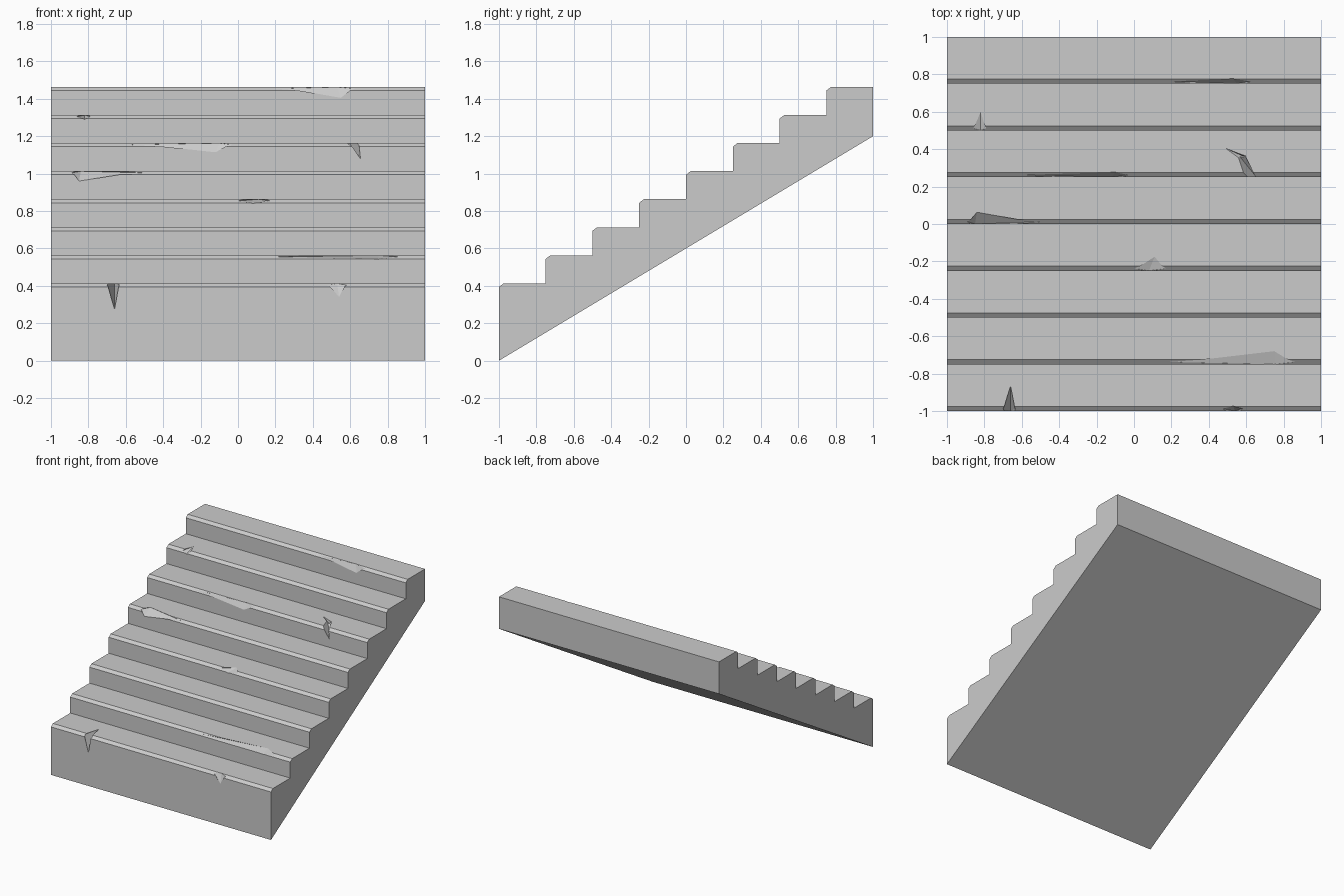
import bpy
import bmesh
from mathutils import Vector

if "Cube" in bpy.data.objects:
    bpy.data.objects.remove(bpy.data.objects["Cube"])

STEPS, RUN, RISE, FIRST = 8, 0.25, 0.15, 0.413
BEV_Y, BEV_Z = 0.025, 0.019


def mesh_object(name, bm):
    bmesh.ops.recalc_face_normals(bm, faces=bm.faces)
    me = bpy.data.meshes.new(name)
    bm.to_mesh(me)
    bm.free()
    ob = bpy.data.objects.new(name, me)
    bpy.context.collection.objects.link(ob)
    return ob


def corner(i):
    """Front y and tread z of step i."""
    return -1 + RUN * i, FIRST + RISE * i


# Stair body: side profile with bevelled nosings, extruded across x
profile = [(-1, 0)]
for i in range(STEPS):
    y, z = corner(i)
    if i:
        profile.append((y, z - RISE))
    profile += [(y, z - BEV_Z), (y + BEV_Y, z)]
profile += [(1, corner(STEPS - 1)[1]), (1, 1.2)]

bm = bmesh.new()
face = bm.faces.new([bm.verts.new((-1, y, z)) for y, z in profile])
ext = bmesh.ops.extrude_face_region(bm, geom=[face])
bmesh.ops.translate(bm, vec=(2, 0, 0),
                    verts=[v for v in ext["geom"] if isinstance(v, bmesh.types.BMVert)])
stairs = mesh_object("stairs", bm)


def cut(points):
    """Carve the convex hull of the points, swept outwards, from the stairs."""
    bm = bmesh.new()
    for p in points:
        bm.verts.new(p)
        bm.verts.new(Vector(p) + Vector((0, -0.02, 0.02)))
    hull = bmesh.ops.convex_hull(bm, input=bm.verts)
    loose = {v for v in hull["geom_interior"] + hull["geom_unused"]
             if isinstance(v, bmesh.types.BMVert)}
    bmesh.ops.delete(bm, geom=list(loose), context="VERTS")
    cutter = mesh_object("chip_cutter", bm)
    cutter.hide_render = True
    mod = stairs.modifiers.new("chip", "BOOLEAN")
    mod.operation, mod.solver, mod.object = "DIFFERENCE", "EXACT", cutter
    bpy.context.view_layer.objects.active = stairs
    bpy.ops.object.modifier_apply(modifier=mod.name)
    bpy.data.objects.remove(cutter)


# Chipped edges: step, left x, right x, (tread x, depth), (riser x, drop)
chips = [
    (0, -0.70, -0.635, (-0.66, 0.135), (-0.66, 0.14)),
    (0, 0.475, 0.58, (0.53, 0.028), (0.54, 0.072)),
    (1, 0.18, 0.86, (0.75, 0.07), (0.75, 0.021)),
    (3, 0.0, 0.17, (0.11, 0.075), (0.08, 0.023)),
    (4, -0.89, -0.50, (-0.84, 0.063), (-0.85, 0.053)),
    (5, -0.60, -0.03, (-0.10, 0.028), (-0.12, 0.049)),
    (6, -0.86, -0.79, (-0.82, 0.10), (-0.82, 0.024)),
    (7, 0.20, 0.625, (0.53, 0.028), (0.55, 0.058)),
]
for i, left, right, (ax, depth), (bx, drop) in chips:
    y, z = corner(i)
    cut([(left, y + BEV_Y / 2, z - BEV_Z / 2), (right, y + BEV_Y / 2, z - BEV_Z / 2),
         (ax, y + depth, z), (bx, y, z - drop)])

# Bent crack running over the edge of the sixth step
y, z = corner(5)
cut([(0.55, y + 0.13, z), (0.595, y + 0.115, z), (0.59, y + 0.01, z),
     (0.645, y + 0.01, z), (0.655, y, z - 0.083), (0.60, y + 0.07, z - 0.03)])
cut([(0.49, y + 0.155, z), (0.55, y + 0.12, z), (0.597, y + 0.112, z),
     (0.578, y + 0.115, z - 0.025)])
